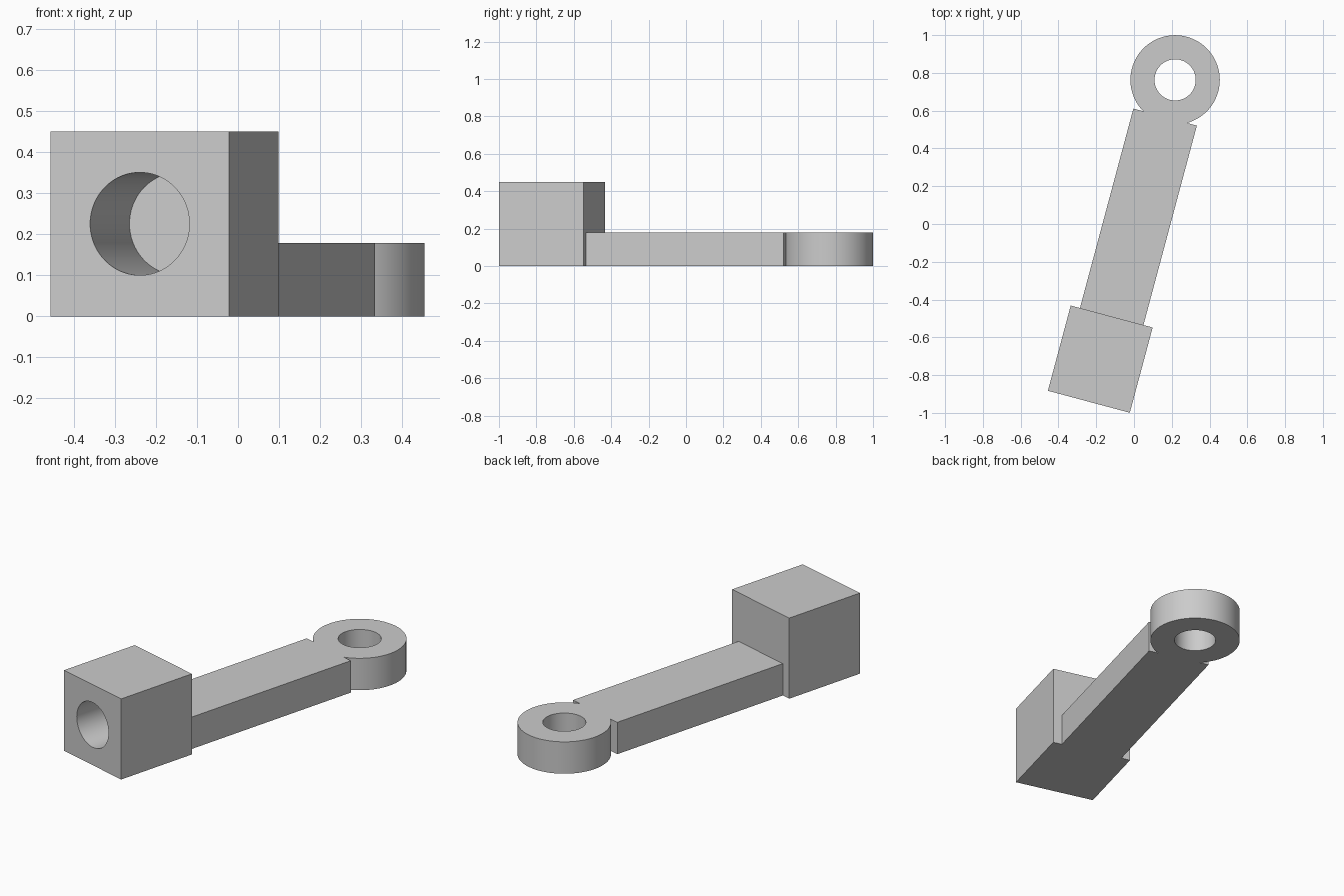
import bpy, bmesh
from math import radians, sin, cos, asin, pi, tau
from mathutils import Matrix

cube = bpy.data.objects.get("Cube")
if cube:
    bpy.data.objects.remove(cube, do_unlink=True)

# Dimensions along the arm's own axis, measured from the block's front face
BLOCK_W, BLOCK_L, BLOCK_H = 0.449, 0.467, 0.45
BAR_W, BAR_END, ARM_H = 0.348, 1.56, 0.178
RING_Y, RING_R, EYE_R = 1.764, 0.2365, 0.109
BORE_R, BORE_DEPTH = 0.125, 0.37
PLACE = Matrix.Translation((-0.239, -0.941, 0)) @ Matrix.Rotation(radians(-15), 4, 'Z')

grey = bpy.data.materials.new("plain grey")
grey.use_nodes = True
grey.diffuse_color = (0.6, 0.6, 0.6, 1)
grey.node_tree.nodes["Principled BSDF"].inputs["Base Color"].default_value = (0.6, 0.6, 0.6, 1)


def add_object(name, bm):
    bmesh.ops.recalc_face_normals(bm, faces=bm.faces)
    mesh = bpy.data.meshes.new(name)
    bm.to_mesh(mesh)
    bm.free()
    mesh.materials.append(grey)
    obj = bpy.data.objects.new(name, mesh)
    bpy.context.collection.objects.link(obj)
    obj.matrix_world = PLACE
    return obj


def extrude_outline(name, points, height):
    bm = bmesh.new()
    face = bm.faces.new([bm.verts.new((x, y, 0)) for x, y in points])
    top = bmesh.ops.extrude_face_region(bm, geom=[face])["geom"]
    verts = [v for v in top if isinstance(v, bmesh.types.BMVert)]
    bmesh.ops.translate(bm, verts=verts, vec=(0, 0, height))
    return add_object(name, bm)


def cylinder(name, radius, depth, matrix):
    bm = bmesh.new()
    bmesh.ops.create_cone(bm, cap_ends=True, segments=96, radius1=radius,
                          radius2=radius, depth=depth, matrix=matrix)
    return add_object(name, bm)


def cut(obj, cutter):
    cutter.hide_render = True
    mod = obj.modifiers.new("hole", 'BOOLEAN')
    mod.operation, mod.solver, mod.object = 'DIFFERENCE', 'EXACT', cutter
    bpy.ops.object.select_all(action='DESELECT')
    bpy.context.view_layer.objects.active = obj
    obj.select_set(True)
    bpy.ops.object.modifier_apply(modifier=mod.name)
    bpy.data.objects.remove(cutter, do_unlink=True)
    bpy.ops.object.shade_smooth_by_angle(angle=radians(30))


# Square block with a blind bore in its front face
w = BLOCK_W / 2
block = extrude_outline("end_block", [(-w, 0), (w, 0), (w, BLOCK_L), (-w, BLOCK_L)], BLOCK_H)
bore_mid = (BORE_DEPTH - 0.1) / 2
cut(block, cylinder("bore_cutter", BORE_R, BORE_DEPTH + 0.1,
                    Matrix.Translation((0, bore_mid, BLOCK_H / 2)) @ Matrix.Rotation(pi / 2, 4, 'X')))

# Flat arm running into a round eye, drawn as one outline
b = BAR_W / 2
chord = ((RING_R ** 2) - (RING_Y - BAR_END) ** 2) ** 0.5
half_gap = asin(chord / RING_R)
steps = 96
outline = [(-b, BLOCK_L), (b, BLOCK_L), (b, BAR_END)]
for i in range(steps + 1):
    a = -pi / 2 + half_gap + (tau - 2 * half_gap) * i / steps
    outline.append((RING_R * cos(a), RING_Y + RING_R * sin(a)))
outline.append((-b, BAR_END))
arm = extrude_outline("arm_with_eye", outline, ARM_H)
cut(arm, cylinder("eye_cutter", EYE_R, 1, Matrix.Translation((0, RING_Y, 0))))
